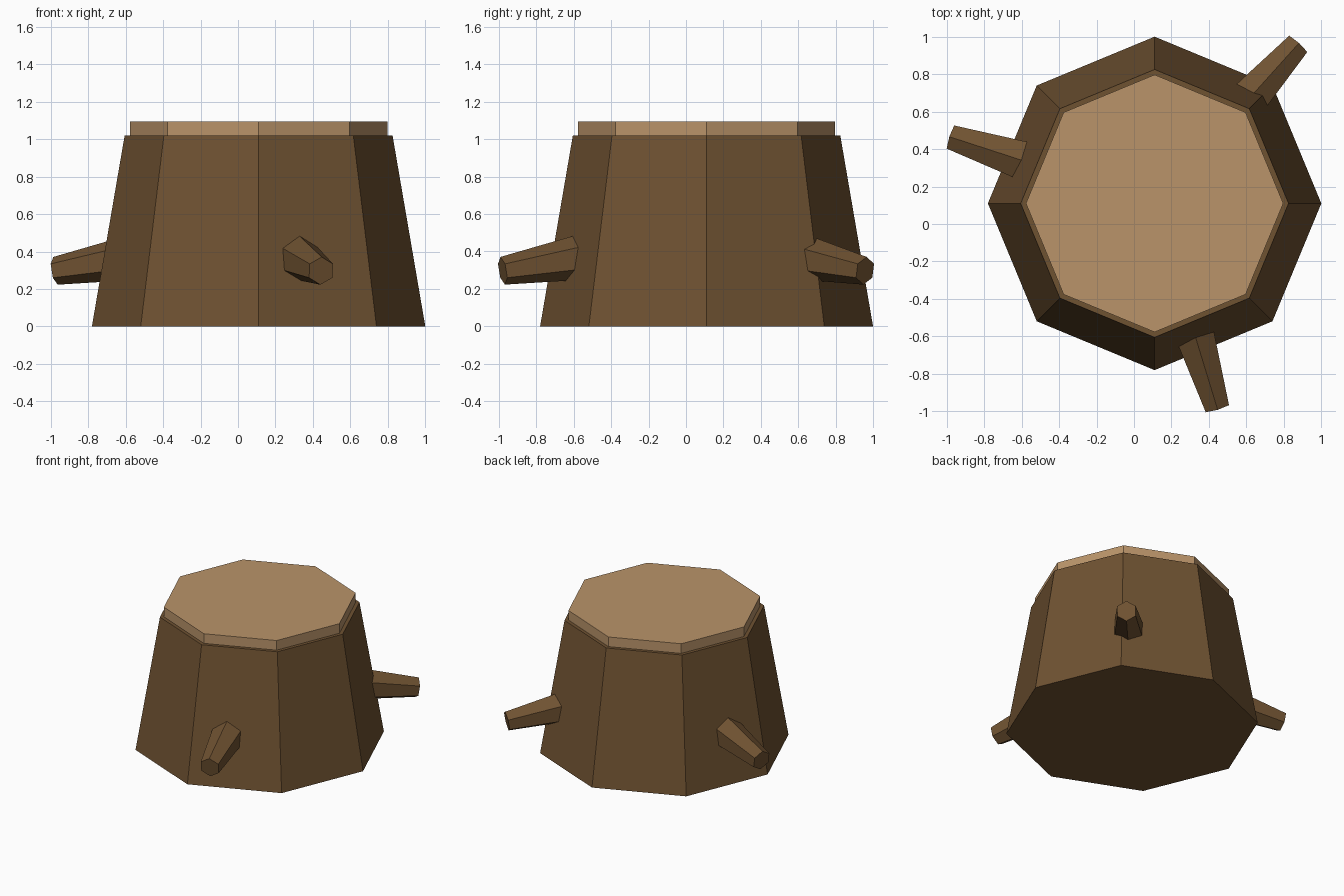
import bpy
from math import radians, cos, sin
from mathutils import Vector, Matrix

cube = bpy.data.objects.get("Cube")
if cube:
    bpy.data.objects.remove(cube, do_unlink=True)

CENTRE = Vector((0.11, 0.11, 0))


def material(name, rgb):
    mat = bpy.data.materials.new(name)
    mat.use_nodes = True
    mat.diffuse_color = (*rgb, 1)
    mat.node_tree.nodes["Principled BSDF"].inputs["Base Color"].default_value = (*rgb, 1)
    return mat


bark = material("bark_brown", (0.159, 0.084, 0.031))
wood = material("cut_wood", (0.491, 0.296, 0.144))


def tapered(name, sides, start, end, r_start, r_end, mat, roll=0):
    """Flat-sided cone section running from start to end."""
    axis = end - start
    bpy.ops.mesh.primitive_cone_add(vertices=sides, radius1=r_start,
                                    radius2=r_end, depth=axis.length)
    obj = bpy.context.object
    obj.name = obj.data.name = name
    turn = axis.to_track_quat("Z", "Y").to_matrix().to_4x4()
    obj.matrix_world = (Matrix.Translation((start + end) / 2) @ turn
                        @ Matrix.Rotation(roll, 4, "Z"))
    obj.data.materials.append(mat)
    return obj


# Trunk and the pale cut top
up = Vector((0, 0, 1))
tapered("trunk", 8, CENTRE, CENTRE + up * 1.02, 0.89, 0.715, bark)
tapered("cut_top", 8, CENTRE + up * 1.0, CENTRE + up * 1.095, 0.687, 0.687, wood)

# Stubby roots, drooping outwards
for name, angle in (("left_root", 48), ("right_root", 162), ("front_root", 287)):
    out = Vector((cos(radians(angle)), sin(radians(angle)), 0))
    inner = CENTRE + out * 0.55 + up * 0.395
    tip = CENTRE + out * 1.14 + up * 0.297
    tapered(name, 6, inner, tip, 0.138, 0.075, bark)
